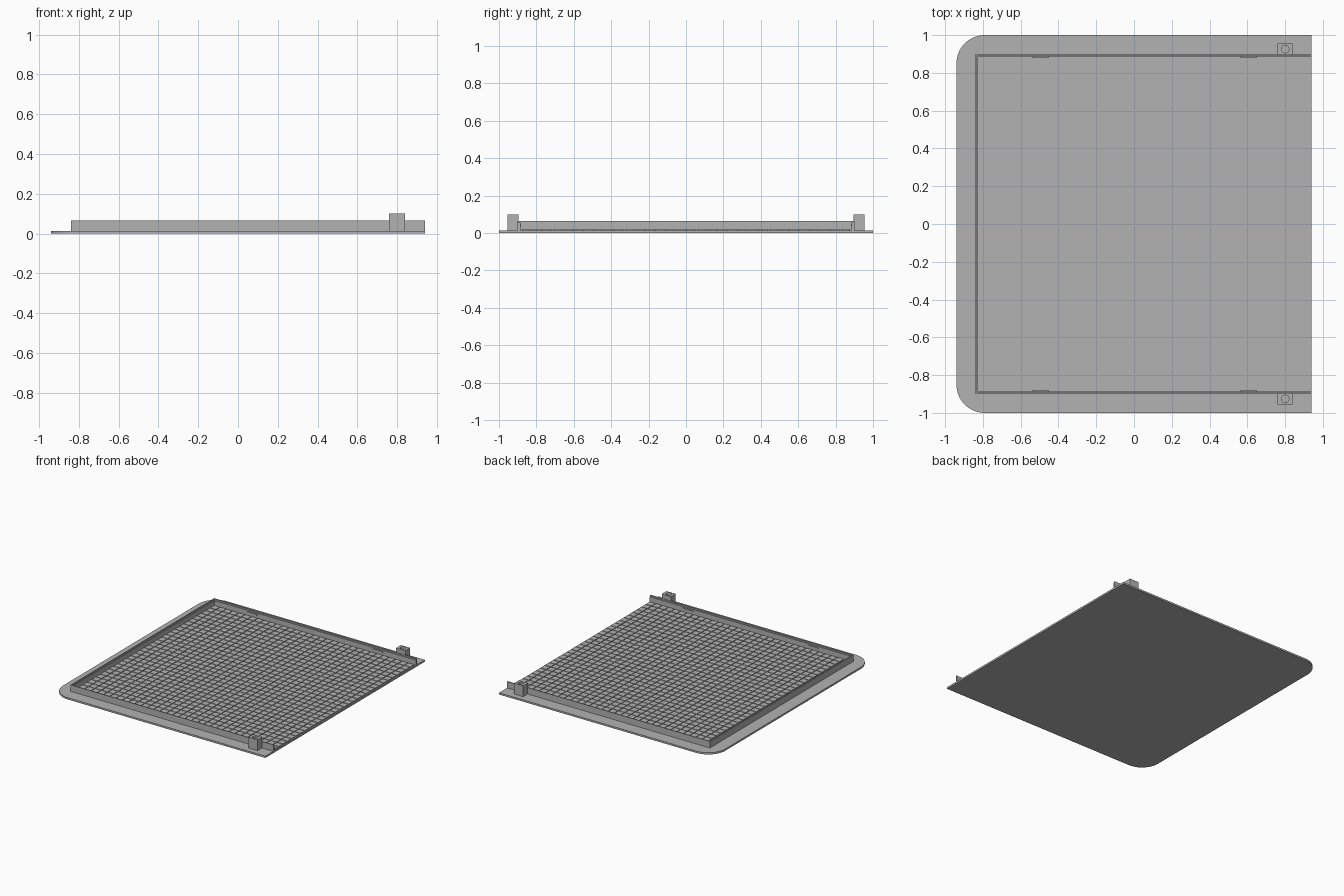
import bpy, bmesh, math

cube = bpy.data.objects.get("Cube")
if cube:
    bpy.data.objects.remove(cube, do_unlink=True)

# One plain grey for the whole tray
grey = bpy.data.materials.new("plain grey")
grey.use_nodes = True
colour = (0.45, 0.45, 0.45, 1)
grey.diffuse_color = colour
grey.node_tree.nodes["Principled BSDF"].inputs["Base Color"].default_value = colour

HALF_X, HALF_Y = 0.94, 1.0
FLOOR, STEP, RIM = 0.014, 0.055, 0.065
WALL_X, WALL_Y = -0.84, 0.9
PITCH, COUNT = 0.055, 32


def prism(name, outline, z0, z1):
    bm = bmesh.new()
    face = bm.faces.new([bm.verts.new((x, y, z0)) for x, y in outline])
    top = bmesh.ops.extrude_face_region(bm, geom=[face])["geom"]
    verts = [v for v in top if isinstance(v, bmesh.types.BMVert)]
    bmesh.ops.translate(bm, verts=verts, vec=(0, 0, z1 - z0))
    bmesh.ops.recalc_face_normals(bm, faces=bm.faces)
    mesh = bpy.data.meshes.new(name)
    bm.to_mesh(mesh)
    bm.free()
    mesh.materials.append(grey)
    obj = bpy.data.objects.new(name, mesh)
    bpy.context.collection.objects.link(obj)
    return obj


def box(name, x0, x1, y0, y1, z0, z1):
    return prism(name, [(x0, y0), (x1, y0), (x1, y1), (x0, y1)], z0, z1)


def arc(cx, cy, r, start, end, steps):
    angles = [math.radians(start + (end - start) * i / steps) for i in range(steps + 1)]
    return [(cx + r * math.cos(a), cy + r * math.sin(a)) for a in angles]


def wall(name, thickness, z0, z1):
    # U-shaped wall, open on the +x side
    x, y, t = WALL_X, WALL_Y, thickness
    return prism(name, [(HALF_X, -y), (HALF_X, -y + t), (x + t, -y + t), (x + t, y - t),
                        (HALF_X, y - t), (HALF_X, y), (x, y), (x, -y)], z0, z1)


# Base plate with two rounded corners
R = 0.15
plate = [(HALF_X, -HALF_Y), (HALF_X, HALF_Y)]
plate += arc(-HALF_X + R, HALF_Y - R, R, 90, 180, 16)
plate += arc(-HALF_X + R, -HALF_Y + R, R, 180, 270, 16)
prism("base_plate", plate, 0, FLOOR)

# Stepped rim wall
wall("rim_wall", 0.014, FLOOR, STEP)
wall("rim_lip", 0.008, STEP, RIM)

# Grid of raised floor pads
x0, y0, size = -0.823, -COUNT * PITCH / 2 + 0.003, PITCH - 0.006
pads = box("floor_pads", x0, x0 + size, y0, y0 + size, FLOOR, 0.021)
for axis in range(2):
    array = pads.modifiers.new("repeat", "ARRAY")
    array.count = COUNT
    array.use_relative_offset = False
    array.use_constant_offset = True
    array.constant_offset_displace = [PITCH if i == axis else 0 for i in range(3)]

for side, label in ((1, "back"), (-1, "front")):
    # Hinge block with a round vertical hole
    ya, yb = sorted((side * 0.896, side * 0.955))
    block = box(label + "_post", 0.76, 0.84, ya, yb, FLOOR, 0.1)
    hole = prism(label + "_hole_cutter", arc(0.8, side * 0.926, 0.02, 0, 345, 23), 0.03, 0.12)
    hole.hide_render = True
    hole.hide_set(True)
    cut = block.modifiers.new("hole", "BOOLEAN")
    cut.object = hole
    cut.operation = "DIFFERENCE"
    cut.solver = "EXACT"

    # Small snap ridges on the inside of the wall
    for i, x in enumerate((-0.495, 0.605)):
        ya, yb = sorted((side * 0.881, side * 0.888))
        box(f"{label}_snap_{i + 1}", x - 0.045, x + 0.045, ya, yb, 0.036, 0.046)
